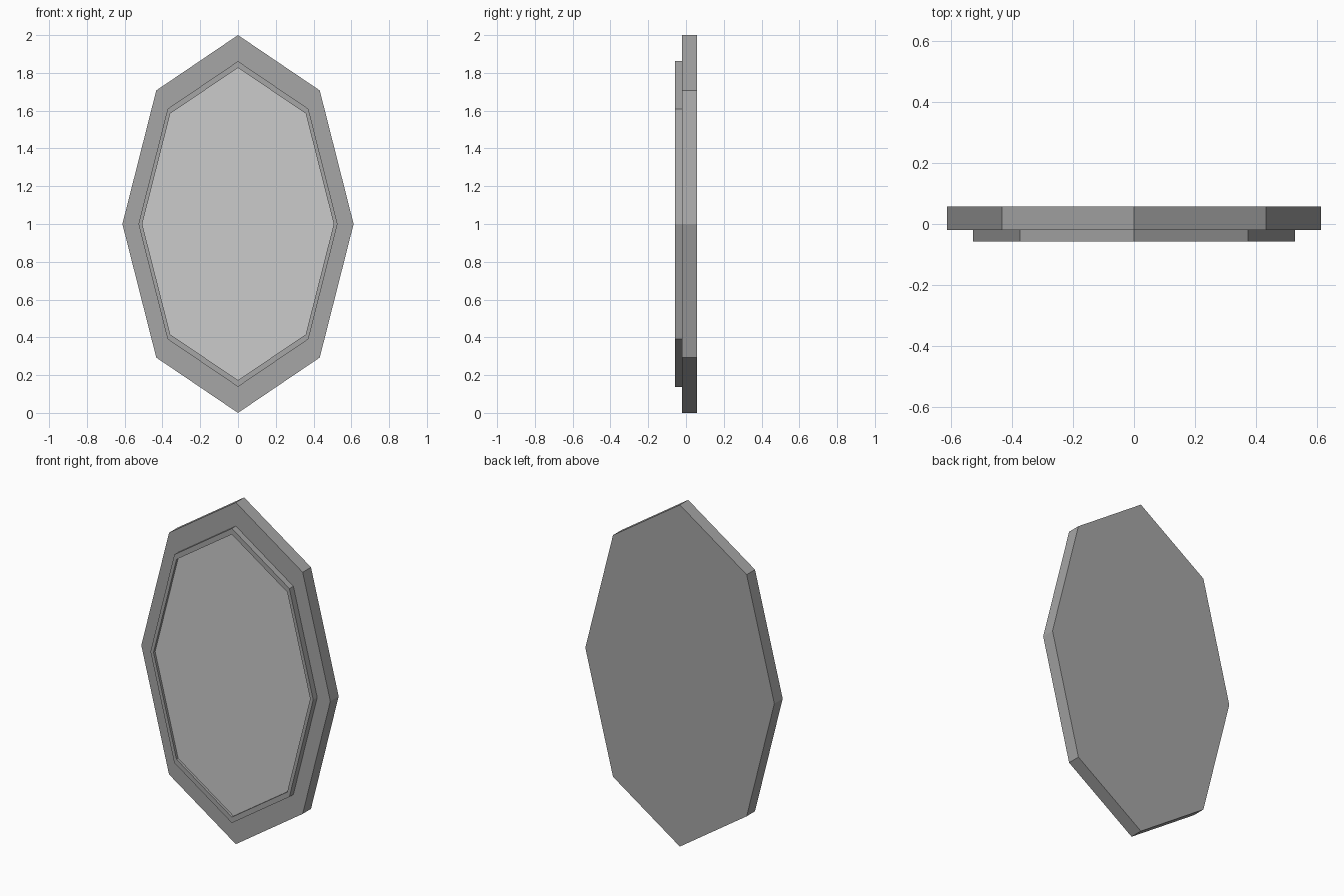
import bpy, bmesh, math

if "Cube" in bpy.data.objects:
    bpy.data.objects.remove(bpy.data.objects["Cube"])

FRONT, STEP, BACK, GLASS = -0.057, -0.02, 0.057, -0.042


def octagon(rx, rz):
    # stretched octagon in the x-z plane, centred at z = 1
    return [(rx * math.cos(math.radians(45 * i)),
             1 + rz * math.sin(math.radians(45 * i))) for i in range(8)]


def finish(name, bm):
    bmesh.ops.recalc_face_normals(bm, faces=bm.faces)
    mesh = bpy.data.meshes.new(name)
    bm.to_mesh(mesh)
    bm.free()
    obj = bpy.data.objects.new(name, mesh)
    bpy.context.collection.objects.link(obj)
    return obj


def slab(name, outline, y0, y1):
    # flat outline extruded from y0 to y1
    bm = bmesh.new()
    face = bm.faces.new([bm.verts.new((x, y0, z)) for x, z in outline])
    ext = bmesh.ops.extrude_face_region(bm, geom=[face], use_keep_orig=True)
    for v in ext["geom"]:
        if isinstance(v, bmesh.types.BMVert):
            v.co.y = y1
    return finish(name, bm)


def ring(name, outer, inner, y0, y1):
    # rectangular section swept around the octagon
    bm = bmesh.new()
    loops = [[bm.verts.new((x, y, z)) for x, z in pts]
             for pts, y in ((outer, y0), (inner, y0), (inner, y1), (outer, y1))]
    for k in range(4):
        a, b = loops[k], loops[(k + 1) % 4]
        for i in range(8):
            j = (i + 1) % 8
            bm.faces.new((a[i], a[j], b[j], b[i]))
    return finish(name, bm)


# solid backing frame and raised inner rim
slab("frame", octagon(0.612, 1.0), STEP, BACK)
o = octagon(0.507, 0.827)
ring("inner_rim", octagon(0.527, 0.862), o, FRONT, STEP)


def on_edge(i, t):
    # point part way along one side of the glass outline
    a, b = o[i], o[(i + 1) % 8]
    return (a[0] + (b[0] - a[0]) * t, a[1] + (b[1] - a[1]) * t)


# crack junctions and where the cracks meet the rim
p, q = (0.206, 1.13), (-0.087, 0.69)
right, left = on_edge(0, 0.46), on_edge(3, 0.505)
low_left, low_right = on_edge(4, 0.835), on_edge(6, 0.502)

# cracked mirror pieces
shards = {
    "glass_top": [right, o[1], o[2], o[3], left, p],
    "glass_left": [p, left, o[4], low_left, q],
    "glass_bottom": [q, low_left, o[5], o[6], low_right],
    "glass_right": [p, q, low_right, o[7], o[0], right],
}
mat = bpy.data.materials.new("mirror_glass")
mat.diffuse_color = (0.8, 0.8, 0.8, 1)
mat.use_nodes = True
mat.node_tree.nodes["Principled BSDF"].inputs["Base Color"].default_value = mat.diffuse_color
frame_mat = bpy.data.materials.new("frame_grey")
frame_mat.diffuse_color = (0.38, 0.38, 0.38, 1)
frame_mat.use_nodes = True
frame_mat.node_tree.nodes["Principled BSDF"].inputs["Base Color"].default_value = frame_mat.diffuse_color
for name in ("frame", "inner_rim"):
    bpy.data.objects[name].data.materials.append(frame_mat)
for name, outline in shards.items():
    slab(name, outline, GLASS, STEP).data.materials.append(mat)
